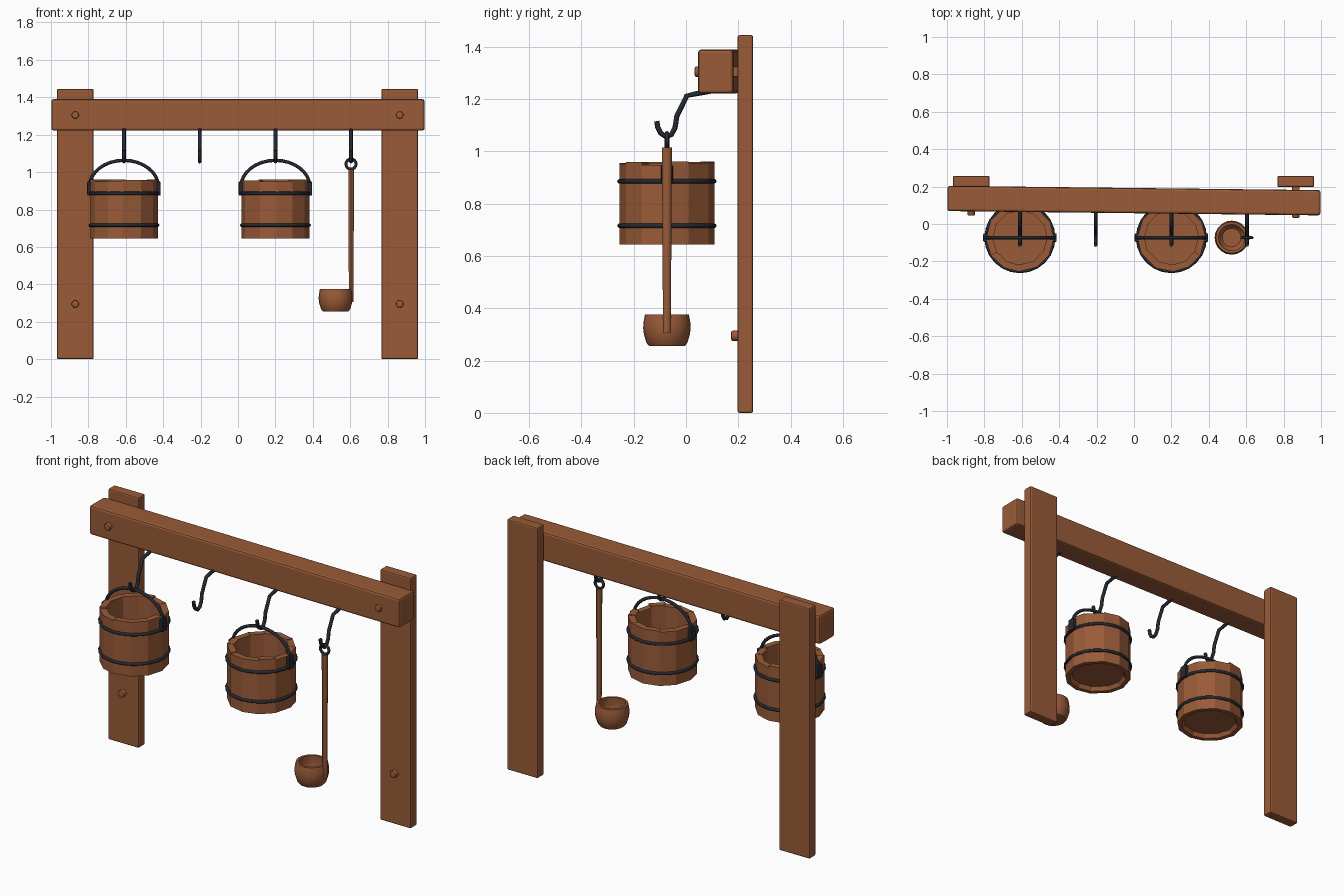
import bpy, bmesh, math, random
from mathutils import Vector, Matrix

random.seed(4)
if "Cube" in bpy.data.objects:
    bpy.data.objects.remove(bpy.data.objects["Cube"])


def material(name, rgb, rough):
    m = bpy.data.materials.new(name)
    m.use_nodes = True
    m.diffuse_color = (*rgb, 1)
    bsdf = m.node_tree.nodes["Principled BSDF"]
    bsdf.inputs["Base Color"].default_value = (*rgb, 1)
    bsdf.inputs["Roughness"].default_value = rough
    return m


WOOD = material("brown wood", (0.32, 0.105, 0.04), 0.8)
IRON = material("dark iron", (0.018, 0.022, 0.03), 0.5)


def finish(name, bm, mat, smooth=None):
    bmesh.ops.recalc_face_normals(bm, faces=bm.faces)
    me = bpy.data.meshes.new(name)
    bm.to_mesh(me)
    bm.free()
    me.materials.append(mat)
    ob = bpy.data.objects.new(name, me)
    bpy.context.collection.objects.link(ob)
    if smooth:
        bpy.ops.object.select_all(action='DESELECT')
        ob.select_set(True)
        bpy.context.view_layer.objects.active = ob
        bpy.ops.object.shade_smooth_by_angle(angle=math.radians(smooth))
    return ob


def box(name, centre, size, mat, bevel=0.008, turn=0):
    bm = bmesh.new()
    bmesh.ops.create_cube(bm, size=1)
    bmesh.ops.scale(bm, vec=size, verts=bm.verts)
    bmesh.ops.bevel(bm, geom=bm.edges[:], offset=bevel, segments=2, profile=0.5, affect='EDGES')
    bm.transform(Matrix.Translation(centre) @ Matrix.Rotation(turn, 4, 'Z'))
    return finish(name, bm, mat)


def tube(name, points, radius, closed=False, sides=8):
    """Round bar swept along a path."""
    pts = [Vector(p) for p in points]
    n = len(pts)
    bm = bmesh.new()
    rings = []
    # every path here is planar, so one side vector serves the whole bar
    side = (pts[1] - pts[0]).cross(pts[n // 2] - pts[0]).normalized()
    for i, p in enumerate(pts):
        a = pts[i - 1] if closed or i else p
        b = pts[(i + 1) % n] if closed or i < n - 1 else p
        up = (b - a).normalized().cross(side)
        rings.append([bm.verts.new(p + radius * (side * math.cos(t) + up * math.sin(t)))
                      for t in (math.tau * k / sides for k in range(sides))])
    for i in range(n if closed else n - 1):
        r, s = rings[i], rings[(i + 1) % n]
        for k in range(sides):
            j = (k + 1) % sides
            bm.faces.new((r[k], r[j], s[j], s[k]))
    if not closed:
        bm.faces.new(rings[0])
        bm.faces.new(rings[-1])
    return finish(name, bm, IRON, 50)


def lathe(name, profile, centre, mat, sides=24):
    """Spin a closed (radius, z) profile; zero radius marks the axis."""
    bm = bmesh.new()
    vs = [bm.verts.new((r, 0, z)) for r, z in profile]
    es = [bm.edges.new(p) for p in zip(vs, vs[1:])]
    bmesh.ops.spin(bm, geom=vs + es, cent=(0, 0, 0), axis=(0, 0, 1), angle=math.tau, steps=sides)
    bmesh.ops.remove_doubles(bm, verts=bm.verts, dist=0.0001)
    bm.transform(Matrix.Translation(centre))
    return finish(name, bm, mat, 40)


def peg(name, x, y, z):
    bm = bmesh.new()
    bmesh.ops.create_cone(bm, cap_ends=True, segments=12, radius1=0.02, radius2=0.02, depth=0.06)
    rim = [e for e in bm.edges if all(v.co.z > 0 for v in e.verts)]
    bmesh.ops.bevel(bm, geom=rim, offset=0.006, segments=2, profile=0.5, affect='EDGES')
    bm.transform(Matrix.Translation((x, y, z)) @ Matrix.Rotation(math.pi / 2, 4, 'X'))
    finish(name, bm, WOOD, 40)


def stave(name, cx, cy, a0, a1, z0, z1, outer=0.182, inner=0.145):
    """One wedge-shaped plank of a bucket wall, chamfered inside at the foot."""
    bm = bmesh.new()
    rows = []
    for a in (a0, a1):
        rows.append([bm.verts.new((cx + r * math.cos(a), cy + r * math.sin(a), z))
                     for r, z in ((outer, z0), (outer, z1), (inner, z1),
                                  (inner, z0 + 0.02), (inner + 0.012, z0))])
    for k in range(5):
        j = (k + 1) % 5
        bm.faces.new((rows[0][k], rows[0][j], rows[1][j], rows[1][k]))
    bm.faces.new(rows[0])
    bm.faces.new(rows[1])
    finish(name, bm, WOOD)


def circle(cx, cy, z, r, n=24):
    return [(cx + r * math.cos(math.tau * i / n), cy + r * math.sin(math.tau * i / n), z)
            for i in range(n)]


HANG_Y = -0.073


def bucket(side, cx):
    # wall planks with uneven widths and tops
    count = 12
    cuts = [math.tau * (i + random.uniform(-0.12, 0.12)) / count for i in range(count)]
    cuts.append(cuts[0] + math.tau)
    for i in range(count):
        stave(f"{side}_bucket_stave_{i + 1}", cx, HANG_Y, cuts[i], cuts[i + 1],
              0.645, random.uniform(0.948, 0.962))
    # floor
    lathe(f"{side}_bucket_floor", [(0, 0.668), (0.15, 0.668), (0.15, 0.69), (0, 0.69)],
          (cx, HANG_Y, 0), WOOD)
    # iron hoops
    for label, z in (("upper", 0.886), ("lower", 0.716)):
        tube(f"{side}_bucket_{label}_hoop", circle(cx, HANG_Y, z, 0.181), 0.009, True)
    # handle ears and bail
    for label, s in (("left", 1), ("right", -1)):
        box(f"{side}_bucket_{label}_ear", (cx + s * 0.185, HANG_Y, 0.912), (0.022, 0.045, 0.075), IRON, 0.005)
    arc = [math.pi * i / 16 for i in range(17)]
    tube(f"{side}_bucket_handle",
         [(cx + 0.185 * math.cos(t), HANG_Y, 0.92 + 0.143 * math.sin(t)) for t in arc], 0.009)


# frame: two posts and a slightly skewed beam
for side, x in (("right", -0.87), ("left", 0.865)):
    box(f"{side}_post", (x, 0.227, 0.7225), (0.196, 0.06, 1.445), WOOD)
    peg(f"{side}_lower_peg", x, 0.203, 0.295)
box("crossbeam", (0, 0.125, 1.306), (1.995, 0.135, 0.168), WOOD, 0.012, -0.0115)
peg("right_beam_peg", -0.87, 0.075, 1.305)
peg("left_beam_peg", 0.865, 0.063, 1.305)
box("beam_spacer", (0.865, 0.19, 1.305), (0.04, 0.04, 0.04), WOOD, 0.004)

# hanging hooks
HOOK = [(0.1, 1.232), (0.045, 1.222), (0.003, 1.213), (-0.035, 1.135), (-0.042, 1.09),
        (-0.056, 1.064), (-0.076, 1.056), (-0.097, 1.07), (-0.108, 1.092), (-0.112, 1.116)]
for i, x in enumerate((-0.61, -0.205, 0.2, 0.604)):
    tube(f"hook_{i + 1}", [(x, y, z) for y, z in HOOK], 0.01)

bucket("right", -0.61)
bucket("left", 0.2)

# ladle: ring, shaft and hollow cup
tube("ladle_ring", [(0.604 + 0.027 * math.cos(t), HANG_Y, 1.043 + 0.027 * math.sin(t))
                    for t in (math.tau * i / 16 for i in range(16))], 0.008, True)
bm = bmesh.new()
bmesh.ops.create_cone(bm, cap_ends=True, segments=10, radius1=0.015, radius2=0.019, depth=0.71)
bmesh.ops.scale(bm, vec=(0.85, 1, 1), verts=bm.verts)
bm.transform(Matrix.Translation((0.605, HANG_Y, 0.66)))
finish("ladle_shaft", bm, WOOD, 40)
lathe("ladle_cup", [(0, 0.255), (0.068, 0.255), (0.078, 0.268), (0.088, 0.3), (0.091, 0.325),
                    (0.089, 0.35), (0.084, 0.376), (0.07, 0.376), (0.074, 0.33),
                    (0.066, 0.29), (0.05, 0.275), (0, 0.275)], (0.522, HANG_Y, 0), WOOD, 20)
